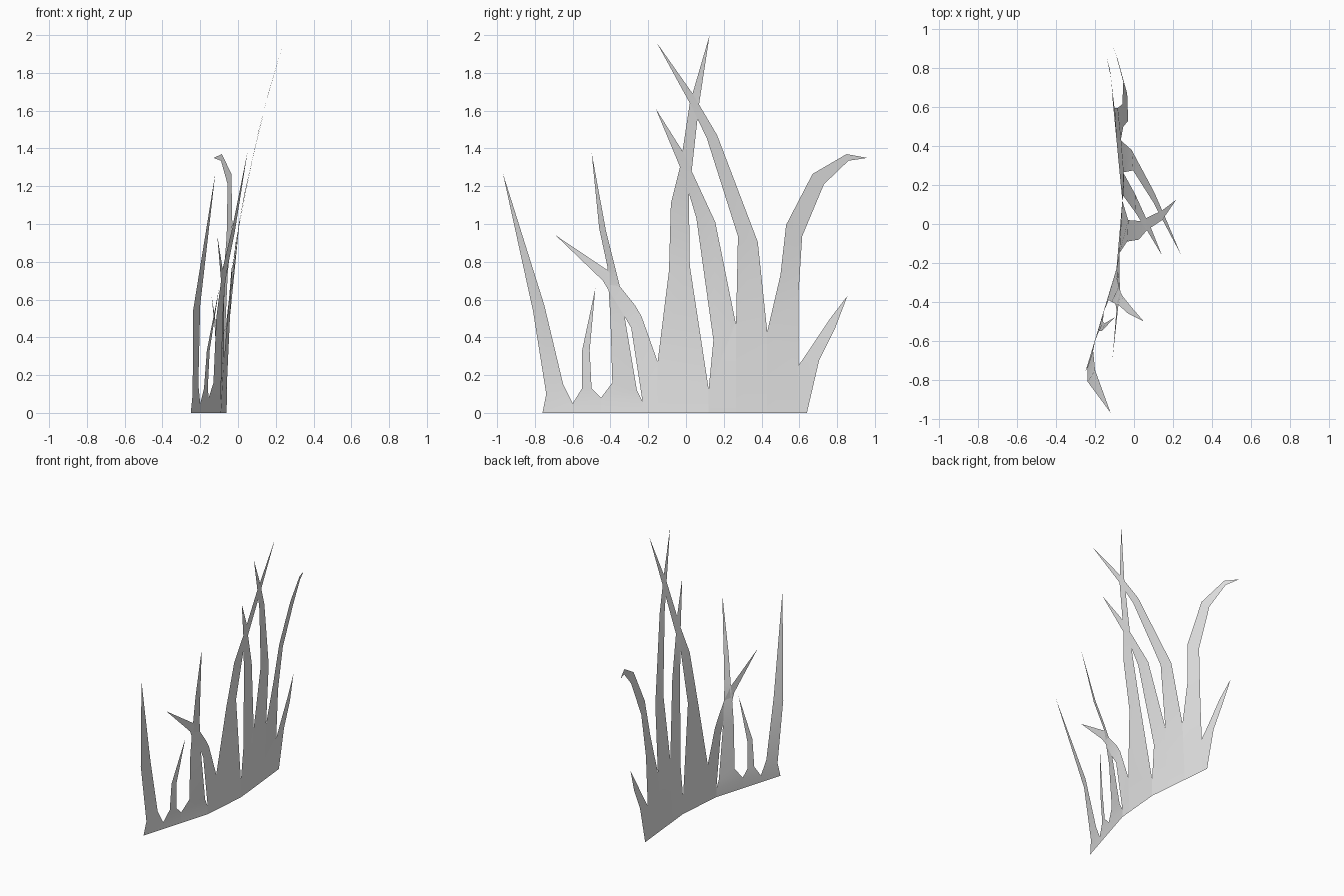
import bpy
import bmesh

default_cube = bpy.data.objects.get("Cube")
if default_cube:
    bpy.data.objects.remove(default_cube, do_unlink=True)

# One plain grey material for the whole tuft
grey = bpy.data.materials.new("light_grey")
grey.use_nodes = True
colour = (.8, .8, .8, 1)
grey.diffuse_color = colour
grey.node_tree.nodes["Principled BSDF"].inputs["Base Color"].default_value = colour

# Curved line of the tuft along the ground, as (y, x) points
GROUND_LINE = [(-.76, -.25), (-.23, -.09), (.12, -.06), (.64, -.11)]

# Notches between neighbouring blades, shared so that the tuft stays closed
front_end = (-.25, -.76, 0)
outer_notch = (-.2, -.6, .05)
short_notch = (-.155, -.45, .08)
upright_notch = (-.09, -.23, .06)
bent_notch = (-.075, -.15, .27)
tallest_notch = (-.06, .12, .125)
leaning_notch = (-.055, .265, .465)
arched_notch = (-.068, .43, .43)
drooping_notch = (-.1, .595, .25)
back_end = (-.11, .64, 0)


def ground_point(point):
    """Drop a point straight onto the ground line of the tuft."""
    y = point[1]
    for (y_start, x_start), (y_end, x_end) in zip(GROUND_LINE, GROUND_LINE[1:]):
        if y <= y_end:
            break
    x = x_start + (x_end - x_start) * (y - y_start) / (y_end - y_start)
    return x, y, 0


def add_blade(name, root, sections, tip):
    """Build a thin ribbon from the ground through its root and sections to a tip.

    root: the notches in front of and behind the blade
    sections: front edge point and back edge point of each bend
    tip: the pointed end
    """
    mesh_builder = bmesh.new()
    rows = [[ground_point(notch) for notch in root], root, *sections]
    vertex_rows = [[mesh_builder.verts.new(point) for point in row] for row in rows]
    for lower, upper in zip(vertex_rows, vertex_rows[1:]):
        mesh_builder.faces.new((lower[0], lower[1], upper[1], upper[0]))
    tip_vertex = mesh_builder.verts.new(tip)
    mesh_builder.faces.new((*vertex_rows[-1], tip_vertex))

    # Collapse the doubled points where a root touches the ground
    bmesh.ops.remove_doubles(mesh_builder, verts=mesh_builder.verts, dist=.001)
    for face in mesh_builder.faces:
        face.smooth = True
    mesh = bpy.data.meshes.new(name)
    mesh_builder.to_mesh(mesh)
    mesh_builder.free()
    mesh.materials.append(grey)
    blade = bpy.data.objects.new(name, mesh)
    bpy.context.collection.objects.link(blade)


# Blades at the front end of the tuft
add_blade("front_outer_blade", root=[front_end, outer_notch], sections=[
    ((-.24, -.74, .1), (-.21, -.65, .15)),
    ((-.238, -.81, .54), (-.2, -.75, .57)),
], tip=(-.12, -.97, 1.27))

add_blade("front_short_blade", root=[outer_notch, short_notch], sections=[
    ((-.18, -.55, .13), (-.16, -.5, .13)),
    ((-.165, -.55, .33), (-.15, -.51, .33)),
], tip=(-.1, -.48, .66))

add_blade("front_upright_blade", root=[short_notch, upright_notch], sections=[
    ((-.13, -.39, .16), (-.09, -.26, .12)),
    ((-.115, -.4, .5), (-.08, -.325, .51)),
    ((-.095, -.41, .66), (-.07, -.35, .67)),
    ((-.08, -.415, .77), (-.055, -.375, .77)),
    ((-.03, -.46, .98), (-.015, -.425, .97)),
], tip=(.05, -.5, 1.38))

add_blade("front_bent_blade", root=[upright_notch, bent_notch], sections=[
    ((-.085, -.29, .45), (-.075, -.235, .51)),
    ((-.08, -.325, .51), (-.075, -.27, .57)),
    ((-.095, -.41, .65), (-.07, -.35, .67)),
    ((-.09, -.44, .7), (-.08, -.415, .755)),
], tip=(-.11, -.69, .94))

# Tall crossing blades in the middle
add_blade("middle_tallest_blade", root=[bent_notch, tallest_notch], sections=[
    ((-.035, -.09, .755), (-.03, .02, .78)),
    ((.025, -.08, 1.11), (.035, .015, 1.165)),
    ((.068, -.03, 1.31), (.062, .03, 1.28)),
    ((.145, .02, 1.64), (.145, .07, 1.64)),
], tip=(.217, .125, 2))

add_blade("middle_leaning_blade", root=[tallest_notch, leaning_notch], sections=[
    ((-.055, .145, .385), (-.053, .26, .49)),
    ((.01, .055, 1.03), (.005, .155, 1.01)),
    ((.035, .015, 1.165), (.062, .03, 1.28)),
    ((.068, -.035, 1.31), (.085, -.015, 1.38)),
], tip=(.143, -.16, 1.61))

add_blade("middle_arched_blade", root=[leaning_notch, arched_notch], sections=[
    ((-.005, .275, .935), (-.012, .38, .905)),
    ((.1, .11, 1.455), (.103, .165, 1.47)),
    ((.147, .02, 1.64), (.16, .035, 1.69)),
], tip=(.24, -.155, 1.96))

# Blades at the back end of the tuft
add_blade("back_drooping_blade", root=[arched_notch, drooping_notch], sections=[
    ((-.055, .5, .73), (-.085, .595, .62)),
    ((-.03, .53, .995), (-.06, .615, .935)),
    ((-.035, .67, 1.265), (-.055, .73, 1.21)),
    ((-.085, .85, 1.37), (-.09, .86, 1.335)),
], tip=(-.13, .96, 1.35))

add_blade("back_short_blade", root=[drooping_notch, back_end], sections=[
    ((-.108, .65, .33), (-.113, .705, .28)),
    ((-.12, .76, .495), (-.123, .79, .45)),
], tip=(-.14, .855, .62))
